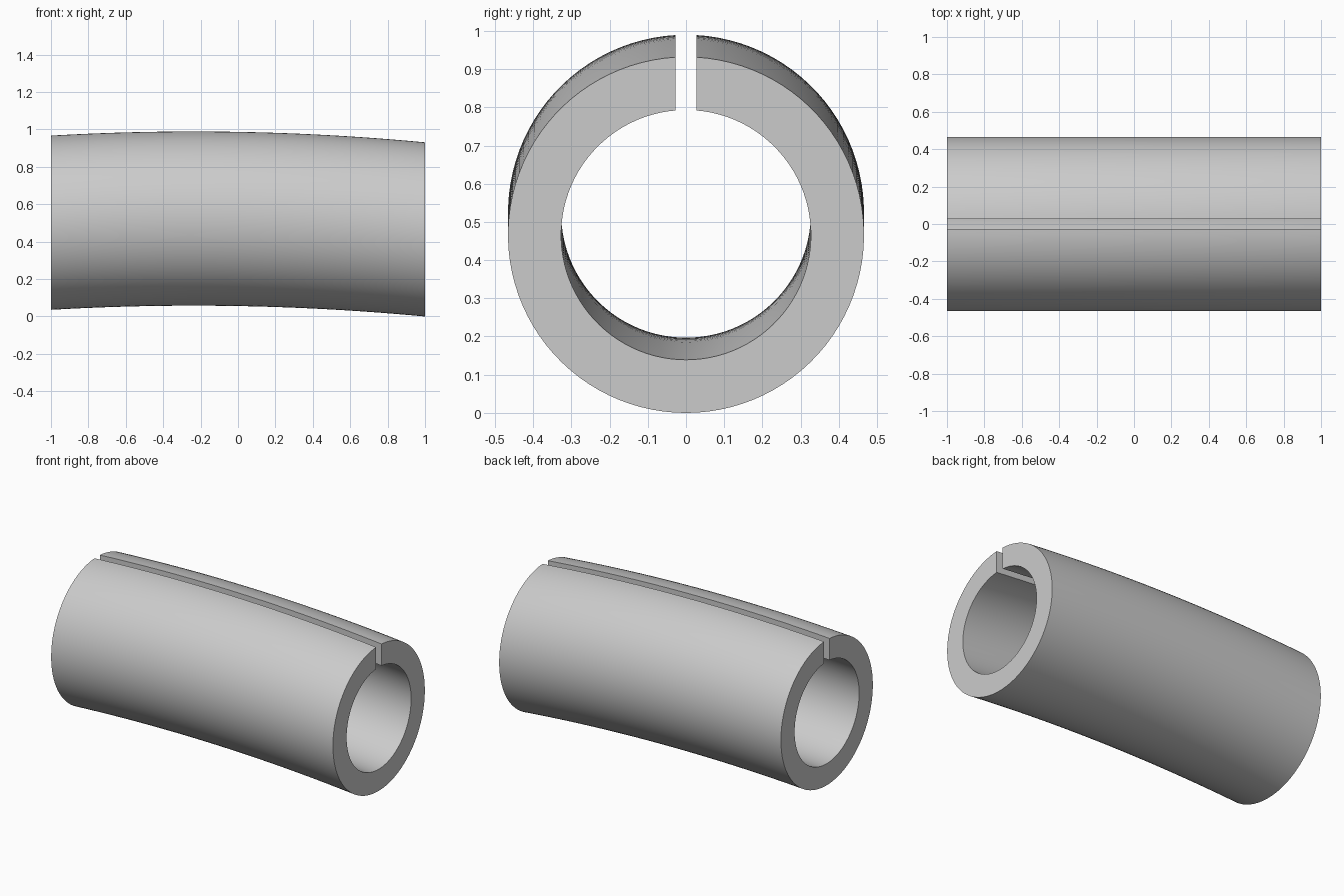
import bpy
import bmesh
from math import asin, cos, pi, sin, radians

cube = bpy.data.objects.get("Cube")
if cube:
    bpy.data.objects.remove(cube)

OUTER, INNER, HALF_SLOT = 0.466, 0.327, 0.027
SIDES, STEPS = 96, 24


def centre_height(x):
    # gentle downward bow of the tube axis
    return OUTER + 0.058 - 0.038 * (x + 0.236) ** 2


def arc(radius):
    # open arc that stops at the straight walls of the top slot
    gap = asin(HALF_SLOT / radius)
    angles = [gap + (2 * pi - 2 * gap) * i / SIDES for i in range(SIDES + 1)]
    return [(radius * sin(a), radius * cos(a)) for a in angles]


# Grey material
grey = bpy.data.materials.new("plain grey")
grey.use_nodes = True
colour = (0.6, 0.6, 0.6, 1)
grey.diffuse_color = colour
grey.node_tree.nodes["Principled BSDF"].inputs["Base Color"].default_value = colour

# Slotted tube: sweep the C-shaped section along the bowed axis
section = arc(OUTER) + arc(INNER)[::-1]
count = len(section)
bm = bmesh.new()
rings = []
for s in range(STEPS + 1):
    x = -1 + 2 * s / STEPS
    rings.append([bm.verts.new((x, y, centre_height(x) + z)) for y, z in section])
for a, b in zip(rings, rings[1:]):
    for i in range(count):
        j = (i + 1) % count
        bm.faces.new((a[i], a[j], b[j], b[i]))

# Flat end rims
for ring in (rings[0], rings[-1]):
    for i in range(SIDES):
        bm.faces.new((ring[i], ring[i + 1], ring[count - 2 - i], ring[count - 1 - i]))
bmesh.ops.recalc_face_normals(bm, faces=bm.faces)

mesh = bpy.data.meshes.new("slotted_tube")
bm.to_mesh(mesh)
bm.free()
mesh.materials.append(grey)
tube = bpy.data.objects.new("slotted_tube", mesh)
bpy.context.collection.objects.link(tube)
bpy.context.view_layer.objects.active = tube
tube.select_set(True)
bpy.ops.object.shade_smooth_by_angle(angle=radians(30))
